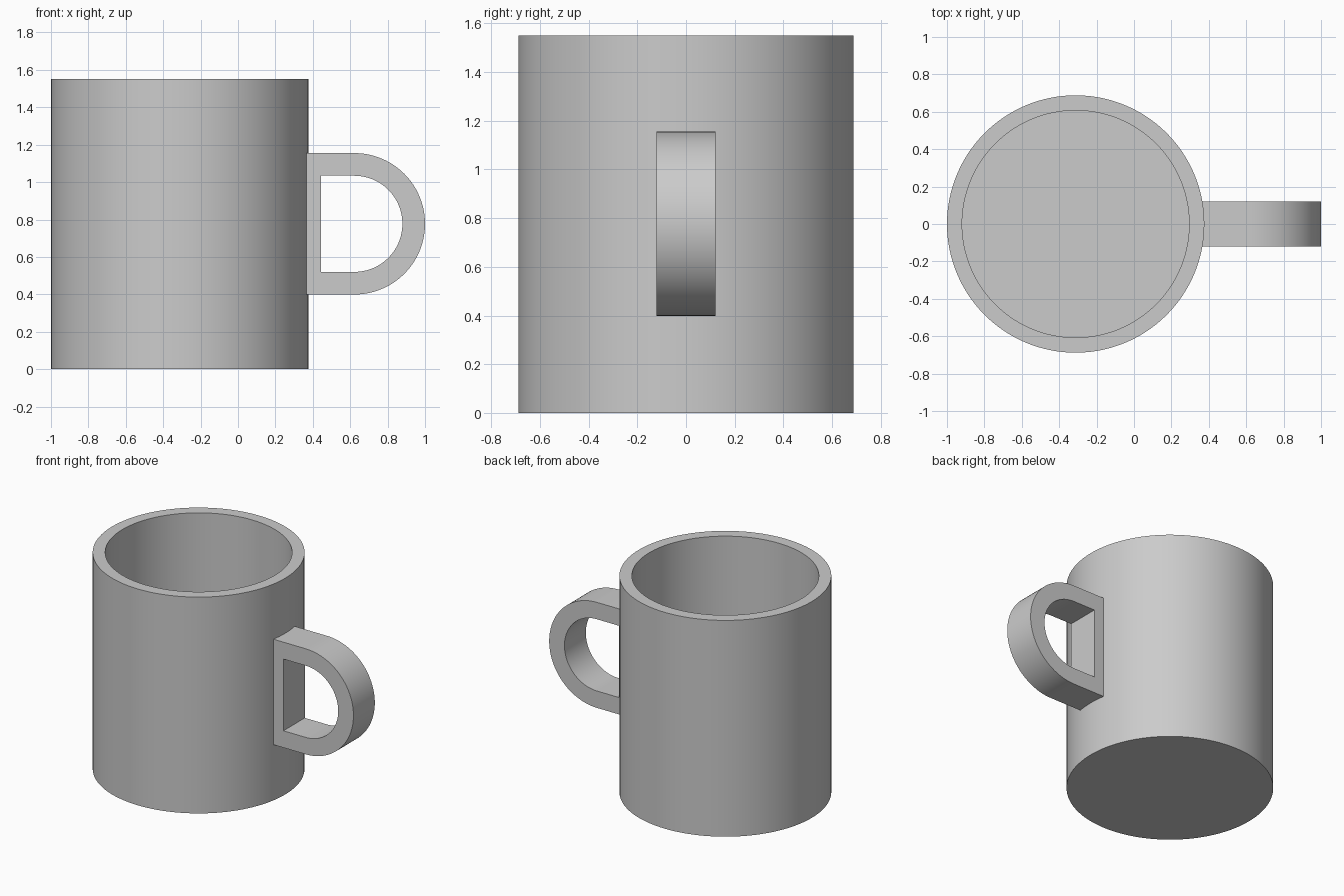
import bpy
import bmesh
from math import pi, sin, cos, radians
from mathutils import Vector

cube = bpy.data.objects.get("Cube")
if cube:
    bpy.data.objects.remove(cube, do_unlink=True)

CUP_X = -0.312
SEGMENTS = 128

grey = bpy.data.materials.new("plain grey")
grey.use_nodes = True
COLOUR = (0.6, 0.6, 0.6, 1)
grey.diffuse_color = COLOUR
grey.node_tree.nodes["Principled BSDF"].inputs["Base Color"].default_value = COLOUR


def finish(name, bm):
    """Turn a bmesh into a smooth object with sharp creases."""
    bmesh.ops.remove_doubles(bm, verts=bm.verts, dist=1e-5)
    bmesh.ops.recalc_face_normals(bm, faces=bm.faces)
    mesh = bpy.data.meshes.new(name)
    bm.to_mesh(mesh)
    bm.free()
    mesh.materials.append(grey)
    obj = bpy.data.objects.new(name, mesh)
    bpy.context.collection.objects.link(obj)
    bpy.ops.object.select_all(action="DESELECT")
    obj.select_set(True)
    bpy.context.view_layer.objects.active = obj
    bpy.ops.object.shade_smooth_by_angle(angle=radians(30))
    return obj


# Cup: wall profile from outer base to inner floor, spun round its axis
bm = bmesh.new()
profile = [(0, 0), (0.688, 0), (0.688, 1.55), (0.607, 1.55), (0.607, 0.08), (0, 0.08)]
points = [bm.verts.new((r, 0, z)) for r, z in profile]
edges = [bm.edges.new(pair) for pair in zip(points, points[1:])]
bmesh.ops.spin(bm, geom=points + edges, cent=(0, 0, 0), axis=(0, 0, 1),
               angle=2 * pi, steps=SEGMENTS, use_merge=True)
cup = finish("cup", bm)
cup.location.x = CUP_X


# Handle: D-shaped frame, its straight bar sunk into the cup wall
def d_outline(bm, left, radius, centre=(0.622, 0.777), half_width=0.121, steps=48):
    cx, cz = centre
    path = [(left, cz - radius)]
    for i in range(steps + 1):
        a = -pi / 2 + pi * i / steps
        path.append((cx + radius * cos(a), cz + radius * sin(a)))
    path.append((left, cz + radius))
    return [bm.verts.new((x, -half_width, z)) for x, z in path]


bm = bmesh.new()
outer = d_outline(bm, 0.335, 0.378)
inner = d_outline(bm, 0.445, 0.257)
count = len(outer)
for i in range(count):
    j = (i + 1) % count
    bm.faces.new((outer[i], outer[j], inner[j], inner[i]))
solid = bmesh.ops.extrude_face_region(bm, geom=bm.faces[:], use_keep_orig=True)
moved = [g for g in solid["geom"] if isinstance(g, bmesh.types.BMVert)]
bmesh.ops.translate(bm, verts=moved, vec=Vector((0, 0.242, 0)))
finish("handle", bm)
